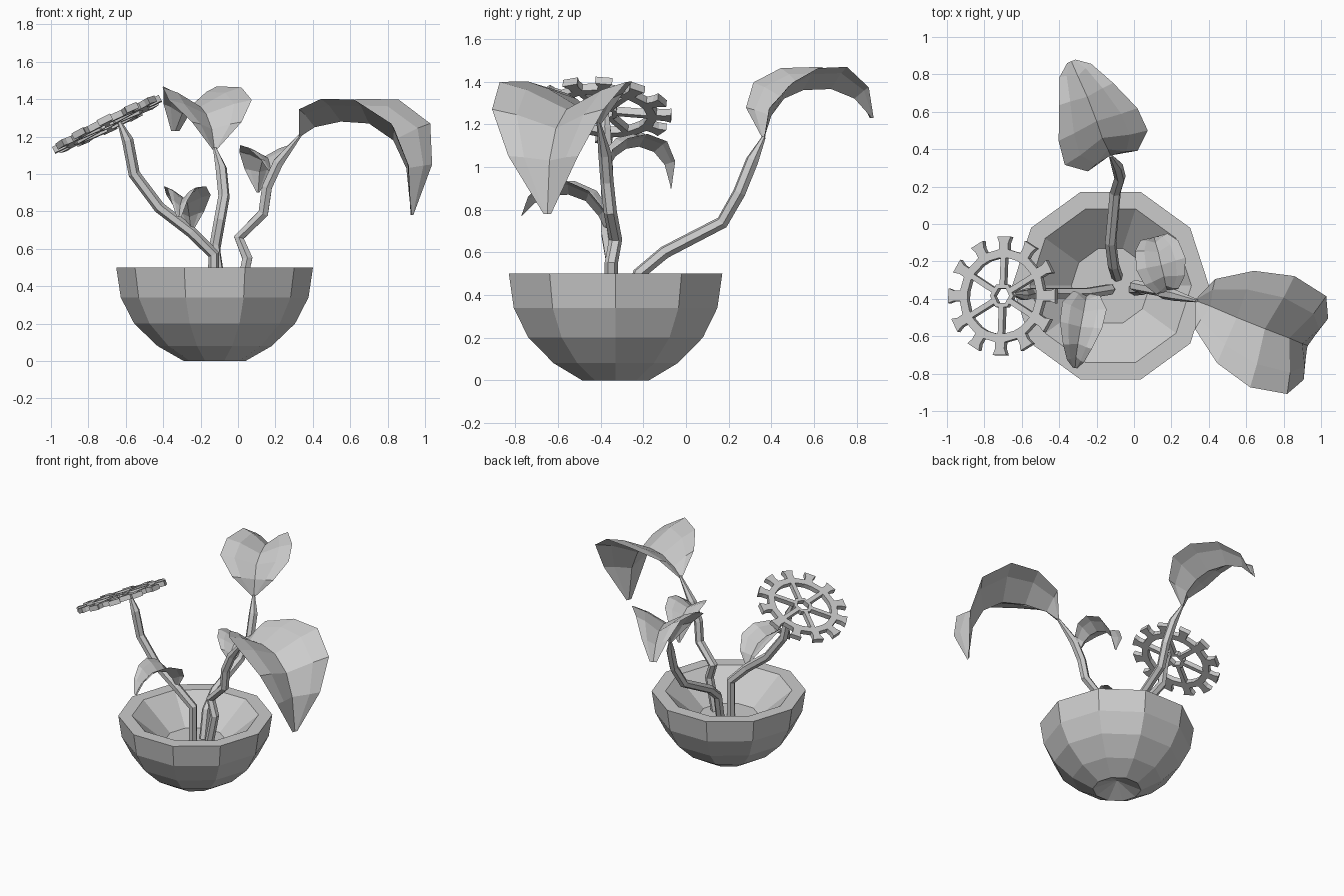
import bpy, bmesh, math
from mathutils import Vector

if "Cube" in bpy.data.objects:
    bpy.data.objects.remove(bpy.data.objects["Cube"])


def add_object(name, mesh):
    obj = bpy.data.objects.new(name, mesh)
    bpy.context.collection.objects.link(obj)
    return obj


def finish(name, bm, fix_normals=True):
    if fix_normals:
        bmesh.ops.recalc_face_normals(bm, faces=bm.faces)
    mesh = bpy.data.meshes.new(name)
    bm.to_mesh(mesh)
    bm.free()
    return add_object(name, mesh)


def polar(r, a, z=0.0):
    return Vector((r * math.cos(a), r * math.sin(a), z))


# Ten-sided bowl: closed lathe profile with a hollow inside and recessed foot
def bowl(name, profile, centre, sides=10):
    bm = bmesh.new()
    rings = []
    for r, z in profile:
        count = sides if r > 0 else 1
        rings.append([bm.verts.new(polar(r, math.tau * i / sides, z) + centre)
                      for i in range(count)])
    for a, b in zip(rings, rings[1:]):
        for i in range(sides):
            j = (i + 1) % sides
            corners = [a[i % len(a)], a[j % len(a)], b[j % len(b)], b[i % len(b)]]
            bm.faces.new(list(dict.fromkeys(corners)))
    return finish(name, bm)


bowl("bowl", [(0, 0.07), (0.165, 0), (0.305, 0.08), (0.43, 0.2), (0.502, 0.34),
              (0.526, 0.5), (0.432, 0.5), (0.21, 0.31), (0, 0.31)],
     Vector((-0.125, -0.33, 0)))


# Stems: faceted tubes along a bent path, narrowing at the tip
def stem(name, points, radius=0.031):
    curve = bpy.data.curves.new(name, 'CURVE')
    curve.dimensions = '3D'
    curve.bevel_depth = radius
    curve.bevel_resolution = 1
    curve.use_fill_caps = True
    spline = curve.splines.new('POLY')
    spline.points.add(len(points) - 1)
    for i, (p, co) in enumerate(zip(spline.points, points)):
        t = i / (len(points) - 1)
        p.co = (*co, 1)
        p.radius = 1.0 if t < 0.99 else 0.3
    spline.use_smooth = False
    temp = bpy.data.objects.new(name + "_path", curve)
    bpy.context.collection.objects.link(temp)
    bpy.context.view_layer.update()
    mesh = bpy.data.meshes.new_from_object(
        temp.evaluated_get(bpy.context.evaluated_depsgraph_get()))
    bpy.data.objects.remove(temp)
    return add_object(name, mesh)


stem("left_stem", [(-0.13, -0.35, 0.31), (-0.13, -0.35, 0.57), (-0.25, -0.37, 0.69),
                   (-0.42, -0.37, 0.82), (-0.555, -0.37, 1.0), (-0.59, -0.38, 1.18),
                   (-0.64, -0.375, 1.29)])
stem("back_stem", [(-0.09, -0.28, 0.31), (-0.11, -0.22, 0.5), (-0.125, -0.1, 0.6),
                   (-0.10, 0.17, 0.74), (-0.075, 0.25, 0.88), (-0.09, 0.31, 1.03),
                   (-0.125, 0.365, 1.14)])
stem("right_stem", [(0.0, -0.35, 0.31), (0.05, -0.35, 0.55), (0.005, -0.33, 0.66),
                    (0.135, -0.355, 0.79), (0.155, -0.37, 0.93), (0.215, -0.38, 1.06),
                    (0.335, -0.41, 1.21)])


# Leaves: curling midrib with raised halves forming a trough
def leaf(name, midrib, width, lift, widths):
    mid = [Vector(p) for p in midrib]
    heading = mid[-1] - mid[0]
    side = Vector((heading.y, -heading.x, 0)).normalized()
    lifts = (0, 0.75, 0.9, 1, 1, 0.6, 0)
    bm = bmesh.new()
    rows = []
    for i, p in enumerate(mid):
        tangent = mid[min(i + 1, len(mid) - 1)] - mid[max(i - 1, 0)]
        up = side.cross(tangent).normalized()
        rows.append([bm.verts.new(p + side * width * widths[i] * v
                                  + up * lift * lifts[i] * h)
                     for v, h in ((-1, 1), (-0.6, 0.72), (0, 0), (0.6, 0.72), (1, 1))])
    for a, b in zip(rows, rows[1:]):
        for j in range(4):
            bm.faces.new((a[j], a[j + 1], b[j + 1], b[j]))
    bmesh.ops.remove_doubles(bm, verts=bm.verts, dist=0.0005)
    return finish(name, bm)


ROUND = (0.04, 0.45, 0.83, 1, 0.88, 0.55, 0.06)
HEART = (0.05, 0.6, 1, 0.95, 0.65, 0.38, 0.1)
leaf("large_leaf", [(0.33, -0.41, 1.2), (0.41, -0.44, 1.25), (0.55, -0.5, 1.28),
                    (0.70, -0.56, 1.27), (0.83, -0.61, 1.18), (0.90, -0.64, 1.03),
                    (0.93, -0.65, 0.78)], 0.32, 0.135, ROUND)
leaf("back_leaf", [(-0.125, 0.365, 1.13), (-0.14, 0.40, 1.24), (-0.17, 0.46, 1.32),
                   (-0.20, 0.55, 1.36), (-0.25, 0.68, 1.365), (-0.30, 0.79, 1.32),
                   (-0.335, 0.87, 1.23)], 0.24, 0.105, HEART)
leaf("small_left_leaf", [(-0.25, -0.37, 0.69), (-0.26, -0.41, 0.77), (-0.27, -0.47, 0.84),
                         (-0.285, -0.55, 0.87), (-0.30, -0.64, 0.865), (-0.31, -0.71, 0.83),
                         (-0.315, -0.77, 0.77)], 0.12, 0.065, HEART)
leaf("small_right_leaf", [(0.18, -0.36, 1.0), (0.17, -0.33, 1.05), (0.16, -0.28, 1.085),
                          (0.145, -0.22, 1.095), (0.13, -0.15, 1.07), (0.115, -0.1, 1.01),
                          (0.107, -0.07, 0.9)], 0.135, 0.06, ROUND)


# Gear flower: toothed rim, six spokes and a hexagonal hub
def gear(name, teeth=12, spokes=6):
    bm = bmesh.new()

    def face(points):
        bm.faces.new([bm.verts.new(p) for p in points])

    step = math.tau / teeth
    half = 0.11
    for i in range(teeth):
        a = i * step
        lo, hi, nxt = a - half, a + half, a + step - half
        face([polar(0.205, lo), polar(0.25, lo), polar(0.25, hi), polar(0.205, hi)])
        face([polar(0.205, hi), polar(0.25, hi), polar(0.25, nxt), polar(0.205, nxt)])
        face([polar(0.25, lo), polar(0.285, lo + 0.015), polar(0.32, a - 0.125),
              polar(0.32, a + 0.125), polar(0.285, hi - 0.015), polar(0.25, hi)])
    for i in range(spokes):
        a = math.tau * i / spokes
        b = a + math.tau / spokes
        face([polar(0.045, a), polar(0.07, a), polar(0.07, b), polar(0.045, b)])
        m = a + math.pi / 6 + math.pi / spokes - math.pi / 6
        d, s = polar(1, m), polar(0.015, m + math.pi / 2)
        face([d * 0.06 - s, d * 0.207 - s, d * 0.207 + s, d * 0.06 + s])
    bmesh.ops.remove_doubles(bm, verts=bm.verts, dist=0.0005)
    obj = finish(name, bm)
    solid = obj.modifiers.new("thickness", 'SOLIDIFY')
    solid.thickness = 0.035
    solid.offset = 0
    return obj


flower = gear("gear_flower")
flower.location = (-0.70, -0.385, 1.265)
flower.rotation_euler = (math.radians(-5), math.radians(-26), 0)
